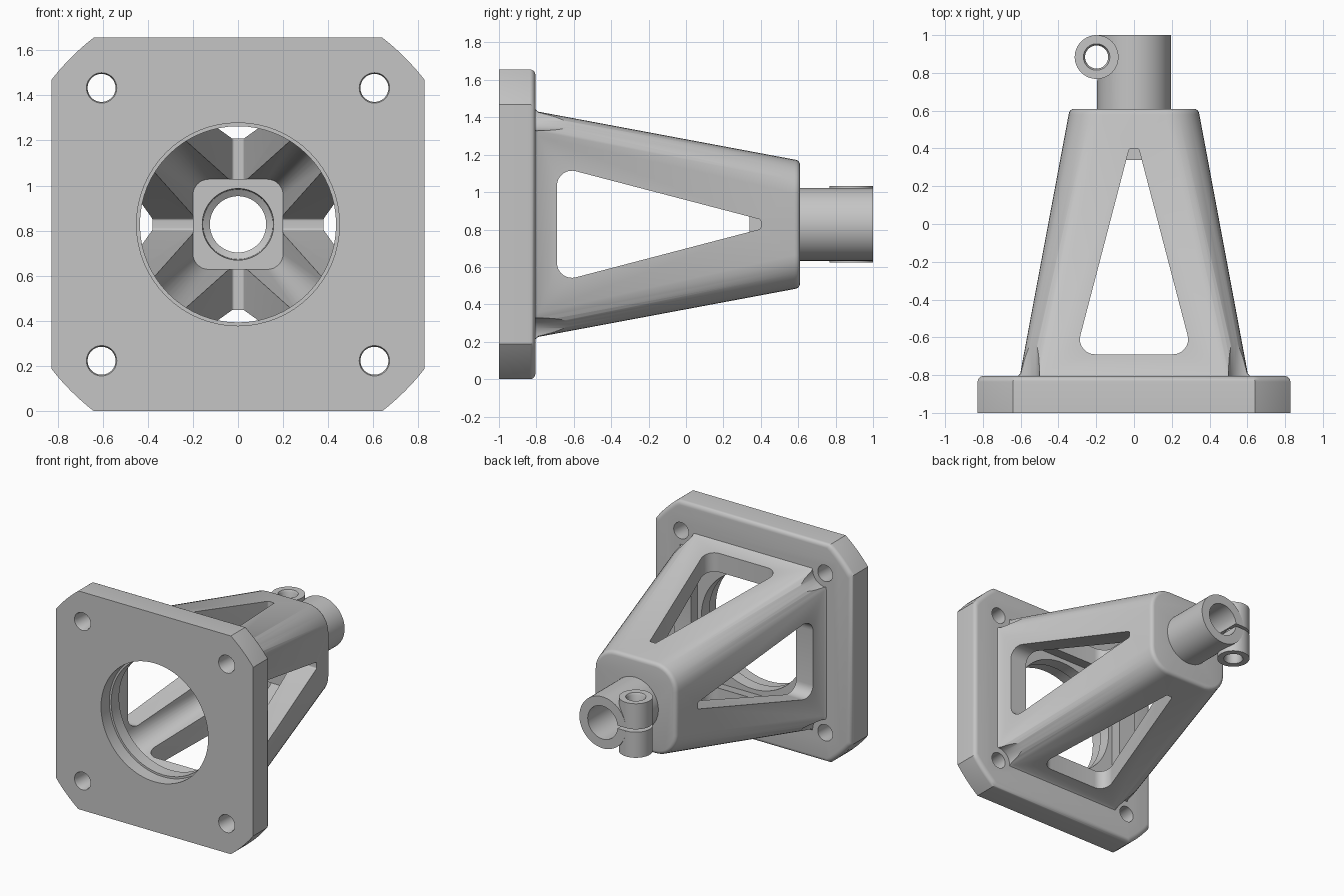
import bpy, bmesh, math
from mathutils import Vector, Matrix

AXIS = 0.828           # height of the central axis
if "Cube" in bpy.data.objects:
    bpy.data.objects.remove(bpy.data.objects["Cube"])

grey = bpy.data.materials.new("cast grey")
grey.use_nodes = True
grey.diffuse_color = (0.56, 0.56, 0.56, 1)
grey.node_tree.nodes["Principled BSDF"].inputs["Base Color"].default_value = (0.56, 0.56, 0.56, 1)


def rounded(points, radii, steps=8):
    """Round each corner of a polygon with a tangent arc."""
    out, n = [], len(points)
    for i, r in enumerate(radii):
        p = Vector(points[i])
        a = (Vector(points[i - 1]) - p).normalized()
        b = (Vector(points[(i + 1) % n]) - p).normalized()
        half = a.angle(b) / 2
        centre = p + (a + b).normalized() * r / math.sin(half)
        start = p + a * r / math.tan(half) - centre
        end = p + b * r / math.tan(half) - centre
        w = math.pi - 2 * half
        for k in range(steps + 1):
            t = k / steps
            out.append(centre + (start * math.sin((1 - t) * w) + end * math.sin(t * w)) / math.sin(w))
    return out


def rounded_square(h, r):
    return rounded([(h, h), (-h, h), (-h, -h), (h, -h)], [r] * 4)


def circle(r, n=64):
    return [Vector((r * math.cos(math.tau * i / n), r * math.sin(math.tau * i / n))) for i in range(n)]


def loft(name, rings, matrix=Matrix()):
    """Skin a list of (y, outline) sections; outlines lie in x and z."""
    bm = bmesh.new()
    loops = [[bm.verts.new((p.x, y, p.y)) for p in outline] for y, outline in rings]
    n = len(loops[0])
    for a, b in zip(loops, loops[1:]):
        for i in range(n):
            bm.faces.new((a[i], a[(i + 1) % n], b[(i + 1) % n], b[i]))
    bm.faces.new(loops[0])
    bm.faces.new(loops[-1])
    bm.transform(Matrix.Translation((0, 0, AXIS)) @ matrix)
    bmesh.ops.recalc_face_normals(bm, faces=bm.faces)
    mesh = bpy.data.meshes.new(name)
    bm.to_mesh(mesh)
    bm.free()
    mesh.materials.append(grey)
    obj = bpy.data.objects.new(name, mesh)
    bpy.context.collection.objects.link(obj)
    return obj


def turned(name, profile, matrix=Matrix()):
    """Round solid along y from (y, radius) pairs."""
    return loft(name, [(y, circle(r)) for y, r in profile], matrix)


def combine(obj, other, operation='DIFFERENCE'):
    mod = obj.modifiers.new(operation.lower(), 'BOOLEAN')
    mod.operation, mod.object, mod.solver = operation, other, 'EXACT'
    bpy.context.view_layer.objects.active = obj
    bpy.ops.object.modifier_apply(modifier=mod.name)
    bpy.data.objects.remove(other)


def smooth(obj):
    bpy.ops.object.select_all(action='DESELECT')
    obj.select_set(True)
    bpy.context.view_layer.objects.active = obj
    bpy.ops.object.shade_smooth_by_angle(angle=math.radians(32))


bolts = [Matrix.Translation((x, 0, z)) for x in (-0.605, 0.605) for z in (-0.605, 0.605)]

# Base plate: square with arc-trimmed corners and a rounded back rim
outline, reach = [], math.hypot(AXIS, 0.64)
a0 = math.atan2(0.64, AXIS)
for q in range(4):
    for k in range(9):
        a = q * math.pi / 2 + a0 + (math.pi / 2 - 2 * a0) * k / 8
        outline.append(Vector((reach * math.cos(a), reach * math.sin(a))))
rim = [(-1, outline)]
for k in range(6):
    t = k / 5 * math.pi / 2
    s = 1 - 0.03 * (1 - math.cos(t)) / AXIS
    rim.append((-0.835 + 0.03 * math.sin(t), [p * s for p in outline]))
plate = loft("base_plate", rim)
combine(plate, turned("bore", [(-1.1, 0.435), (-0.7, 0.435)]))
combine(plate, turned("front_recess", [(-1.1, 0.45), (-0.9, 0.45)]))
for place in bolts:
    combine(plate, turned("bolt_hole", [(-1.01, 0.071), (-0.985, 0.062), (-0.7, 0.062)], place))

# Tapered hollow frame with a rounded back edge
sections = [(-0.81, rounded_square(0.618, 0.13)), (-0.79, rounded_square(0.602, 0.13))]
for k in range(5):
    t = k / 4 * math.pi / 2
    inset = 0.03 * (1 - math.cos(t))
    sections.append((0.58 + 0.03 * math.sin(t), rounded_square(0.346 - inset, 0.18 - inset)))
frame = loft("tapered_frame", sections)
combine(frame, loft("cavity", [(-0.9, rounded_square(0.49, 0.15)), (0.34, rounded_square(0.2, 0.07))]))
combine(frame, turned("frame_bore", [(0.2, 0.165), (0.42, 0.155), (0.44, 0.125), (0.8, 0.125)]))

# Triangular windows on all four sides
window = rounded([(-0.31, 0.69), (-0.025, -0.4), (0.025, -0.4), (0.31, 0.69)],
                 [0.08, 0.012, 0.012, 0.08])
for q in range(4):
    turn = Matrix.Rotation(q * math.pi / 2, 4, 'Y') @ Matrix.Rotation(math.pi / 2, 4, 'X')
    combine(frame, loft("window", [(0.2, window), (0.9, window)], turn))

# Bolt head clearance along the legs
for place in bolts:
    combine(frame, turned("bolt_clearance", [(-0.9, 0.105), (0.5, 0.105)], place))

# Split clamp collar with a cross-drilled lug
upright = Matrix.Translation((-0.198, 0.884, 0)) @ Matrix.Rotation(math.pi / 2, 4, 'X')
collar = turned("clamp_collar", [(0.6, 0.195), (1.0, 0.195)])
combine(collar, turned("lug", [(-0.205, 0.116), (0.205, 0.116)], upright), 'UNION')
combine(collar, turned("collar_bore", [(0.5, 0.125), (1.1, 0.125)]))
combine(collar, turned("screw_hole", [(-0.21, 0.073), (-0.19, 0.061), (0.19, 0.061), (0.21, 0.073)], upright))
slit = [Vector(p) for p in ((-0.4, -0.011), (0, -0.011), (0, 0.011), (-0.4, 0.011))]
combine(collar, loft("slit", [(0.76, slit), (1.1, slit)]))

for part in (plate, frame, collar):
    smooth(part)
